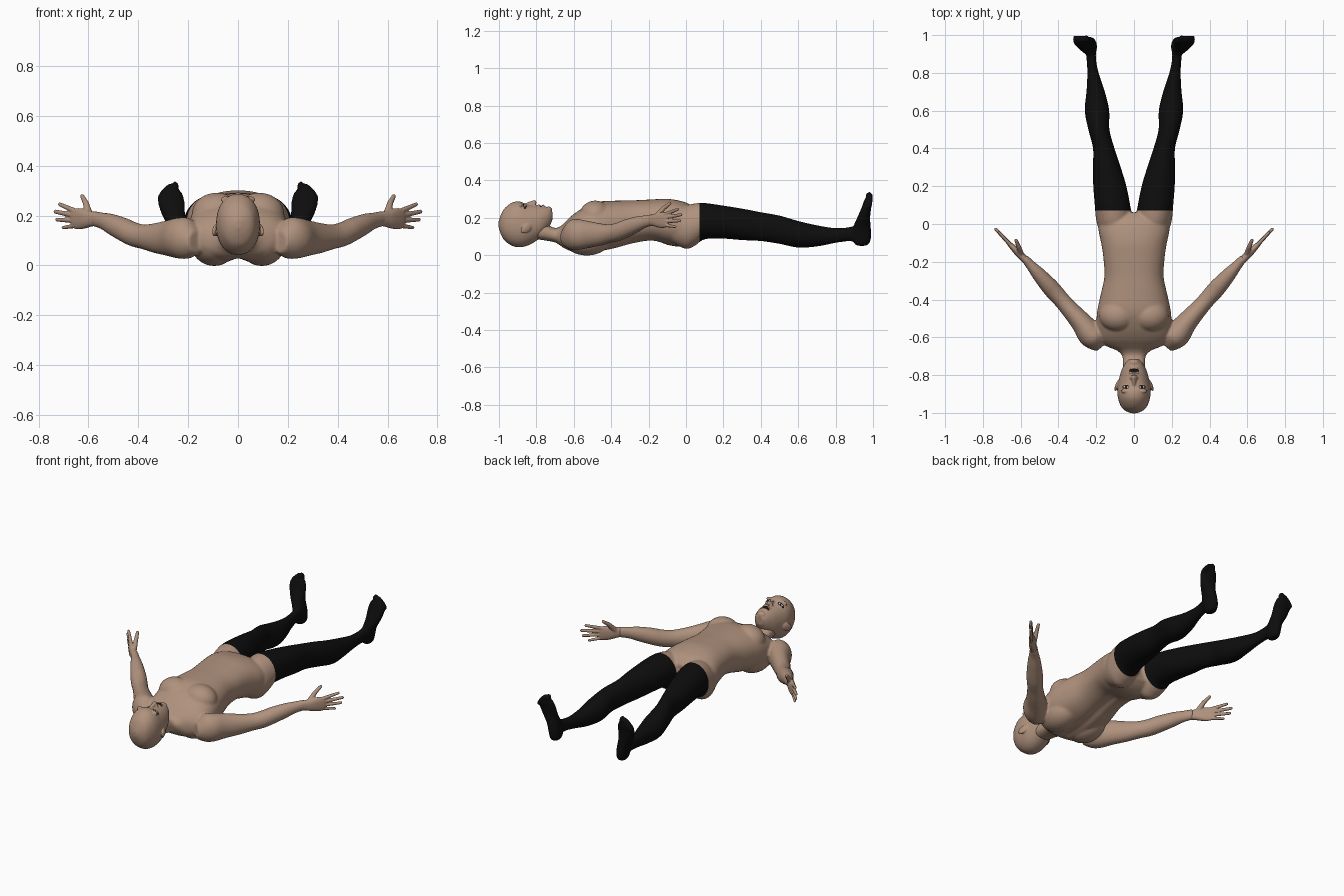
import bpy, bmesh, math
from mathutils import Matrix, Vector

if "Cube" in bpy.data.objects:
    bpy.data.objects.remove(bpy.data.objects["Cube"])


def material(name, rgb):
    m = bpy.data.materials.new(name)
    m.diffuse_color = (*rgb, 1)
    m.use_nodes = True
    m.node_tree.nodes["Principled BSDF"].inputs["Base Color"].default_value = m.diffuse_color
    return m


SKIN = material("skin", (0.43, 0.285, 0.205))
BLACK = material("black_stocking", (0.004, 0.004, 0.004))
DARK = material("dark_opening", (0.012, 0.008, 0.008))
WHITE = material("eye_white", (0.6, 0.57, 0.54))

MIRROR = [Matrix.Identity(4), Matrix.Scale(-1, 4, (1, 0, 0))]
UPRIGHT = Matrix(((1, 0, 0, 0), (0, 0, 1, 0), (0, 1, 0, 0), (0, 0, 0, 1)))  # lofts upwards


def catmull(st, k=4):
    out = []
    for i in range(len(st) - 1):
        p = [st[max(i - 1, 0)], st[i], st[i + 1], st[min(i + 2, len(st) - 1)]]
        for j in range(k):
            t = j / k
            out.append([0.5 * (2 * b + (c - a) * t + (2 * a - 5 * b + 4 * c - d) * t * t
                               + (3 * b - a - 3 * c + d) * t ** 3) for a, b, c, d in zip(*p)])
    return out + [list(st[-1])]


def loft(bm, stations, M=Matrix.Identity(4), power=2.0, n=32):
    """Rings along local y: (y, x centre, half width, z low, z high)."""
    rings = []
    for y, x, w, lo, hi in catmull(stations):
        ring = []
        for i in range(n):
            a = 2 * math.pi * i / n
            c, s = math.cos(a), math.sin(a)
            u = math.copysign(abs(c) ** (2 / power), c)
            v = math.copysign(abs(s) ** (2 / power), s)
            ring.append(bm.verts.new(M @ Vector((x + w * u, y, (lo + hi) / 2 + (hi - lo) / 2 * v))))
        rings.append(ring)
    for a, b in zip(rings, rings[1:]):
        for i in range(n):
            bm.faces.new((a[i], a[(i + 1) % n], b[(i + 1) % n], b[i]))
    bm.faces.new(rings[0])
    bm.faces.new(rings[-1])


def ball(bm, loc, size, M=Matrix.Identity(4)):
    bmesh.ops.create_uvsphere(bm, u_segments=24, v_segments=16, radius=1,
                              matrix=M @ Matrix.Translation(loc) @ Matrix.Diagonal((*size, 1)))


def rod(bm, p, q, r0, r1, M):
    """Tapered round-ended finger segment."""
    p, q = Vector(p), Vector(q)
    for i in range(2):
        ball(bm, (p, q)[i], [(r0, r1)[i]] * 3, M)
    d = q - p
    R = M @ Matrix.Translation((p + q) / 2) @ d.to_track_quat('Z', 'Y').to_matrix().to_4x4()
    bmesh.ops.create_cone(bm, cap_ends=True, segments=16, radius1=r0, radius2=r1,
                          depth=d.length, matrix=R)


def fuse(name, bm, voxel, smooth, mats):
    """Weld overlapping volumes into one smooth skin."""
    bmesh.ops.recalc_face_normals(bm, faces=bm.faces)
    me = bpy.data.meshes.new(name)
    bm.to_mesh(me)
    bm.free()
    ob = bpy.data.objects.new(name, me)
    bpy.context.collection.objects.link(ob)
    r = ob.modifiers.new("weld", 'REMESH')
    r.mode, r.voxel_size, r.use_smooth_shade = 'VOXEL', voxel, True
    s = ob.modifiers.new("soften", 'SMOOTH')
    s.factor, s.iterations = 0.5, smooth
    bpy.context.view_layer.objects.active = ob
    ob.select_set(True)
    for m in ("weld", "soften"):
        bpy.ops.object.modifier_apply(modifier=m)
    ob.select_set(False)
    ob.data.materials.clear()
    for m in mats:
        ob.data.materials.append(m)
    for p in ob.data.polygons:
        p.use_smooth = True
        p.material_index = 0
    return ob


# torso with neck
bm = bmesh.new()
loft(bm, [(-0.80, 0, .058, .085, .175), (-0.75, 0, .058, .078, .165), (-0.70, 0, .062, .068, .145),
          (-0.67, 0, .09, .05, .155), (-0.645, 0, .15, .032, .178), (-0.61, 0, .19, .018, .212),
          (-0.55, 0, .198, .013, .252), (-0.47, 0, .196, .017, .285), (-0.38, 0, .178, .034, .291),
          (-0.28, 0, .157, .06, .293), (-0.18, 0, .162, .074, .298), (-0.10, 0, .174, .055, .301),
          (-0.03, 0, .188, .045, .29), (0.02, 0, .18, .06, .272), (0.06, 0, .12, .09, .235)],
     power=2.3, n=48)
foot_toes = [(.252, .316, .015), (.275, .313, .011), (.291, .301, .010), (.304, .287, .010), (.315, .27, .009)]
ARM = Matrix.Translation((.20, -.61, 0)) @ Matrix.Rotation(math.radians(-41.5), 4, 'Z')
for S in MIRROR:
    # chest muscle and shoulder blade
    ball(bm, (.085, -.485, .21), (.10, .085, .082), S)
    ball(bm, (.095, -.53, .088), (.095, .13, .09), S)
    # arm
    loft(bm, [(-.05, 0, .04, .05, .14), (0, 0, .066, .028, .188), (.05, .005, .068, .028, .192),
              (.12, 0, .056, .038, .182), (.20, 0, .048, .05, .17), (.27, 0, .044, .065, .165),
              (.33, 0, .046, .075, .175), (.38, 0, .045, .09, .19), (.46, 0, .037, .12, .207),
              (.52, 0, .027, .145, .213), (.575, 0, .021, .157, .22)], S @ ARM)
    # leg
    loft(bm, [(-.07, .10, .07, .065, .23), (0, .104, .092, .033, .265), (.05, .108, .096, .052, .277),
              (.10, .114, .094, .085, .279), (.20, .128, .088, .088, .265), (.30, .144, .074, .08, .249),
              (.40, .160, .057, .075, .23), (.50, .186, .056, .06, .212), (.60, .196, .065, .04, .183),
              (.70, .203, .049, .046, .16), (.80, .217, .030, .065, .145), (.87, .226, .025, .074, .15),
              (.92, .228, .026, .07, .16), (.96, .228, .02, .08, .15)], S)
    # foot
    loft(bm, [(.05, .228, .018, .915, .965), (.065, .228, .029, .897, .982), (.10, .23, .034, .885, .99),
              (.15, .24, .037, .893, .988), (.20, .258, .046, .915, .985), (.25, .267, .054, .937, .99),
              (.28, .269, .050, .948, .996), (.30, .265, .036, .955, .995)], S @ UPRIGHT)
    for x, z, r in foot_toes:
        ball(bm, (x, .98, z), (r, .02, r * 1.5), S)
body = fuse("body", bm, 0.0065, 8, [SKIN, BLACK])
# spine groove, then a clean cut where the stockings start
bm = bmesh.new()
bm.from_mesh(body.data)
for v in bm.verts:
    if v.co.z < .13 and -.66 < v.co.y < -.1:
        fade = min(1, (v.co.y + .66) / .08, (-.1 - v.co.y) / .08)
        v.co.z += .015 * fade * math.exp(-(v.co.x / .03) ** 2)
bmesh.ops.bisect_plane(bm, geom=bm.verts[:] + bm.edges[:] + bm.faces[:], dist=1e-5,
                       plane_co=(0, .072, 0), plane_no=(0, 1, 0))
for f in bm.faces:
    f.material_index = int(f.calc_center_median().y > .072)
bm.to_mesh(body.data)
bm.free()

# head
bm = bmesh.new()
loft(bm, [(-1.002, 0, .012, .15, .18), (-.99, 0, .044, .112, .215), (-.97, 0, .066, .078, .25),
          (-.93, 0, .083, .05, .281), (-.89, 0, .088, .042, .287), (-.85, 0, .086, .05, .272),
          (-.81, 0, .077, .07, .267), (-.77, 0, .065, .10, .262), (-.735, 0, .045, .145, .255),
          (-.715, 0, .024, .185, .238)], power=2.15, n=40)
rod(bm, (0, -.86, .268), (0, -.812, .281), .009, .013, Matrix.Identity(4))   # nose
ball(bm, (0, -.787, .262), (.027, .008, .010))                               # upper lip
ball(bm, (0, -.764, .260), (.024, .008, .010))                               # lower lip
ball(bm, (0, -.735, .240), (.028, .02, .02))                                 # chin
for S in MIRROR:
    ball(bm, (.014, -.812, .271), (.008, .010, .009), S)                     # nostril wing
    ball(bm, (.038, -.885, .265), (.032, .012, .014), S)                     # brow
    ball(bm, (.042, -.862, .255), (.018, .012, .013), S)                     # eye
    T = S @ Matrix.Translation((.09, -.855, .142)) @ Matrix.Rotation(.35, 4, 'Z') @ Matrix.Rotation(.5, 4, 'X')
    ball(bm, (0, 0, 0), (.009, .034, .022), T)                               # ear
head = fuse("head", bm, 0.0035, 4, [SKIN, DARK, WHITE])
for p in head.data.polygons:
    x, y, z = p.center
    if z < .2:
        continue
    ex, ey = (abs(x) - .043), (y + .862)
    if (ex / .019) ** 2 + (ey / .010) ** 2 < 1:
        p.material_index = 2 if (ex / .014) ** 2 + (ey / .006) ** 2 < 1 and abs(ex) > .005 else 1
    elif (x / .027) ** 2 + ((y + .776) / .010) ** 2 < 1:
        p.material_index = 1

# hands
HAND = Matrix.Translation((.585, -.18, 0)) @ Matrix.Rotation(math.radians(-45), 4, 'Z')
fingers = [(.218, .187, .245, .010), (.20, .212, .216, .0105), (.18, .203, .184, .010), (.16, .168, .152, .009)]
for S, side in zip(MIRROR, ("right", "left")):
    M = S @ HAND
    bm = bmesh.new()
    loft(bm, [(-.04, 0, .019, .158, .213), (0, 0, .019, .157, .217), (.035, 0, .020, .15, .224),
              (.07, 0, .017, .145, .23), (.10, 0, .013, .148, .229), (.115, 0, .009, .156, .222)], M, power=2.3)
    for z0, y1, z1, r in fingers:
        rod(bm, (0, .095, z0), (-.004, y1, z1), r * 1.1, r * .8, M)
    rod(bm, (-.003, .02, .20), (-.024, .06, .25), .017, .012, M)
    rod(bm, (-.024, .06, .25), (-.038, .094, .277), .012, .009, M)
    fuse(side + "_hand", bm, 0.0035, 3, [SKIN])
